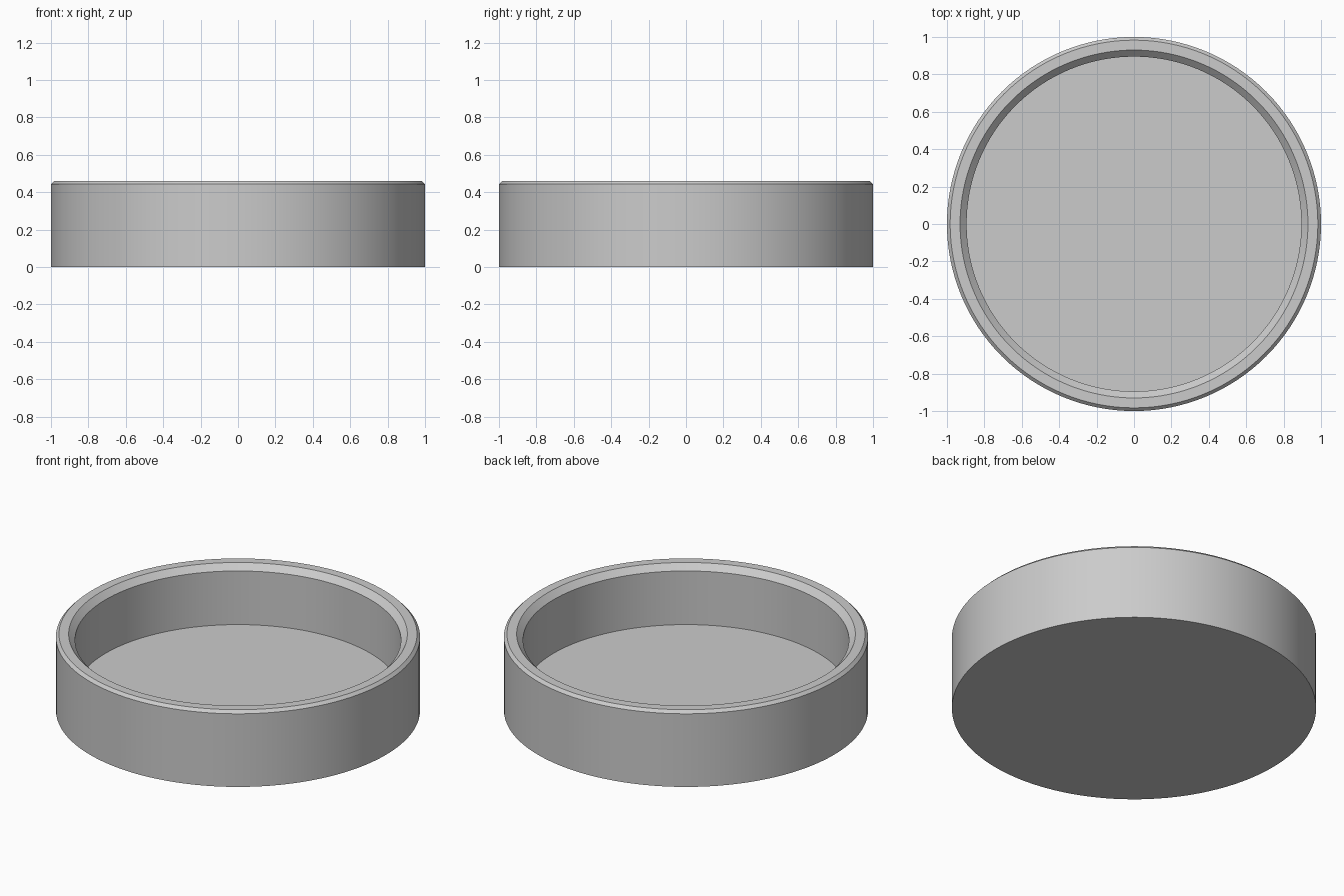
import bpy
import bmesh
import math

SEGMENTS = 128

cube = bpy.data.objects.get("Cube")
if cube:
    bpy.data.objects.remove(cube, do_unlink=True)

# Plain grey material
grey = bpy.data.materials.new("plain grey")
grey.use_nodes = True
colour = (0.6, 0.6, 0.6, 1.0)
grey.diffuse_color = colour
grey.node_tree.nodes["Principled BSDF"].inputs["Base Color"].default_value = colour

# Dish cross-section (radius, height): wall, chamfered rim, inner bevel, floor
profile = [(1.0, 0.0), (1.0, 0.443), (0.983, 0.46),
           (0.93, 0.46), (0.895, 0.425), (0.895, 0.10)]

bm = bmesh.new()
rings = []
for radius, height in profile:
    ring = []
    for i in range(SEGMENTS):
        a = math.tau * i / SEGMENTS
        ring.append(bm.verts.new((radius * math.cos(a), radius * math.sin(a), height)))
    rings.append(ring)

# Walls between neighbouring rings
for low, high in zip(rings, rings[1:]):
    for i in range(SEGMENTS):
        j = (i + 1) % SEGMENTS
        bm.faces.new((low[i], low[j], high[j], high[i]))

# Underside and inner floor
bm.faces.new(rings[0][::-1])
bm.faces.new(rings[-1])
bmesh.ops.recalc_face_normals(bm, faces=bm.faces)

mesh = bpy.data.meshes.new("round_dish")
bm.to_mesh(mesh)
bm.free()
mesh.materials.append(grey)
dish = bpy.data.objects.new("round_dish", mesh)
bpy.context.collection.objects.link(dish)

# Smooth walls with crisp rim edges
bpy.ops.object.select_all(action='DESELECT')
dish.select_set(True)
bpy.context.view_layer.objects.active = dish
bpy.ops.object.shade_smooth_by_angle(angle=math.radians(30))
